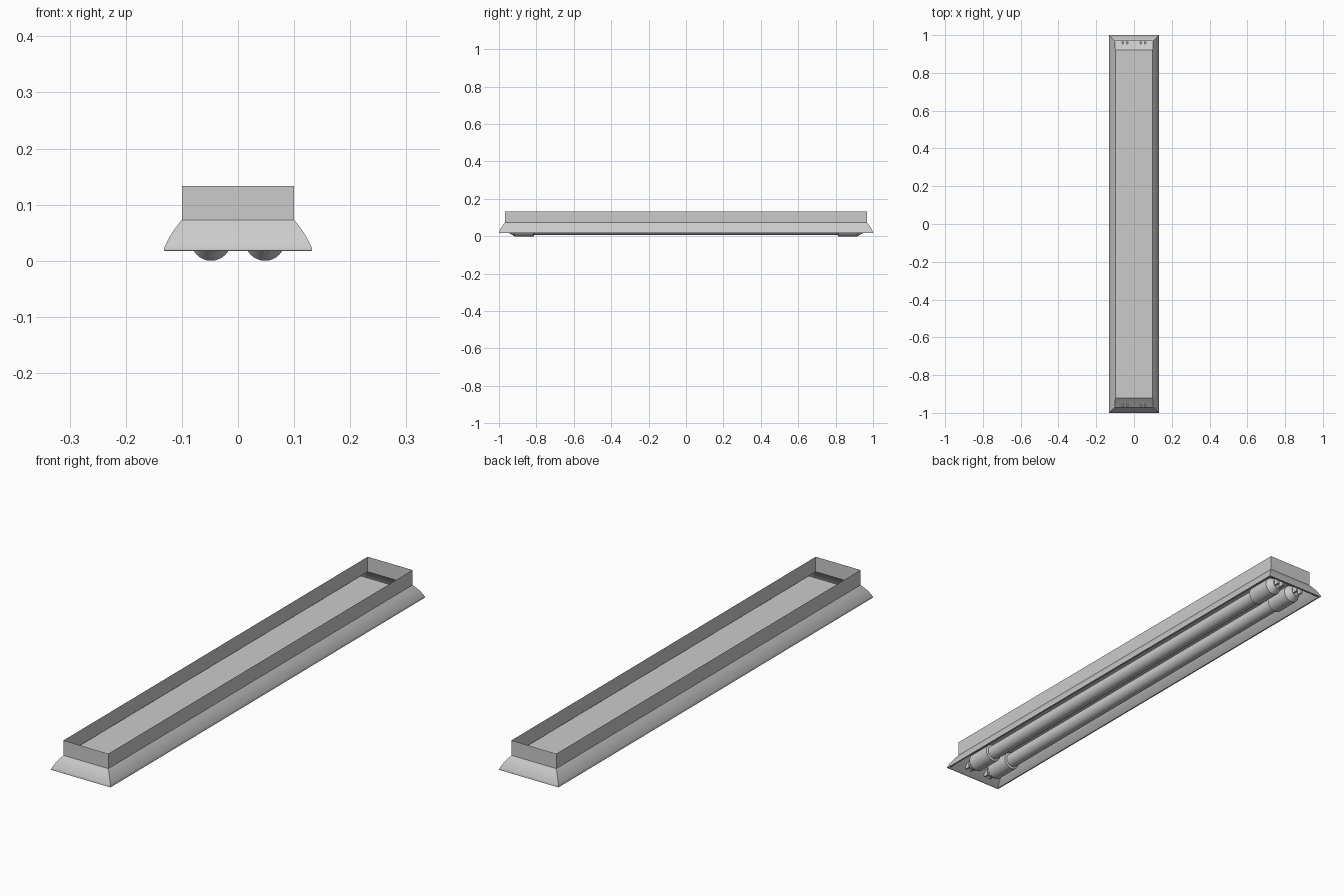
import bpy, bmesh, math
from mathutils import Matrix

if "Cube" in bpy.data.objects:
    bpy.data.objects.remove(bpy.data.objects["Cube"])


def finish(name, bm, recalc=True):
    if recalc:
        bmesh.ops.recalc_face_normals(bm, faces=bm.faces)
    me = bpy.data.meshes.new(name)
    bm.to_mesh(me)
    bm.free()
    ob = bpy.data.objects.new(name, me)
    bpy.context.collection.objects.link(ob)
    bpy.ops.object.select_all(action='DESELECT')
    ob.select_set(True)
    bpy.context.view_layer.objects.active = ob
    bpy.ops.object.shade_smooth_by_angle(angle=math.radians(35))
    return ob


def rect_loft(name, rings, cap_last=False):
    """Skin a stack of centred rectangles given as (half x, half y, z)."""
    bm = bmesh.new()
    loops = [[bm.verts.new((sx * x, sy * y, z))
              for sx, sy in ((-1, -1), (1, -1), (1, 1), (-1, 1))]
             for x, y, z in rings]
    for a, b in zip(loops, loops[1:]):
        for i in range(4):
            j = (i + 1) % 4
            bm.faces.new((a[i], a[j], b[j], b[i]))
    if cap_last:
        bm.faces.new(loops[-1])
    return finish(name, bm)


def lathe_y(name, profile, cx, cz, side=1, seg=32):
    """Closed round part along y from (y, radius) points."""
    bm = bmesh.new()
    loops = [[bm.verts.new((cx + r * math.cos(2 * math.pi * k / seg), side * y,
                            cz + r * math.sin(2 * math.pi * k / seg)))
              for k in range(seg)] for y, r in profile]
    for a, b in zip(loops, loops[1:]):
        for k in range(seg):
            m = (k + 1) % seg
            bm.faces.new((a[k], a[m], b[m], b[k]))
    bm.faces.new(loops[0])
    bm.faces.new(loops[-1])
    return finish(name, bm)


def box(name, centre, size):
    bm = bmesh.new()
    bmesh.ops.create_cube(bm, size=1, matrix=Matrix.Translation(centre)
                          @ Matrix.Diagonal((*size, 1)))
    return finish(name, bm)


# Open-topped housing with gently curved flare and rim
flare = []
for i in range(9):
    t = i / 8
    out = 0.032 * t + 0.003 * math.sin(math.pi * t)
    flare.append((0.1 + out, 0.968 + out, 0.073 - 0.051 * t))
rect_loft("housing", [(0.1, 0.968, 0.133)] + flare
          + [(0.132, 1.0, 0.018), (0.126, 0.994, 0.017)])

# Reflector tray under the housing, with sloping sides and ends
rect_loft("reflector", [(0.126, 0.994, 0.017), (0.12, 0.985, 0.022),
                        (0.098, 0.922, 0.074)], cap_last=True)

# Two tubes with end caps and forked holders
R = 0.036
for cx, label in ((-0.048, "left"), (0.048, "right")):
    lathe_y(f"{label}_tube", [(-0.83, 0.028), (0.83, 0.028)], cx, R)
    for side, end in ((-1, "front"), (1, "back")):
        lathe_y(f"{label}_{end}_cap",
                [(0.812, 0.029), (0.815, R), (0.918, R), (0.922, 0.033),
                 (0.945, 0.02)], cx, R, side)
        for s in (-1, 1):
            box(f"{label}_{end}_prong", (cx + s * 0.012, side * 0.955, R),
                (0.008, 0.024, 0.026))
